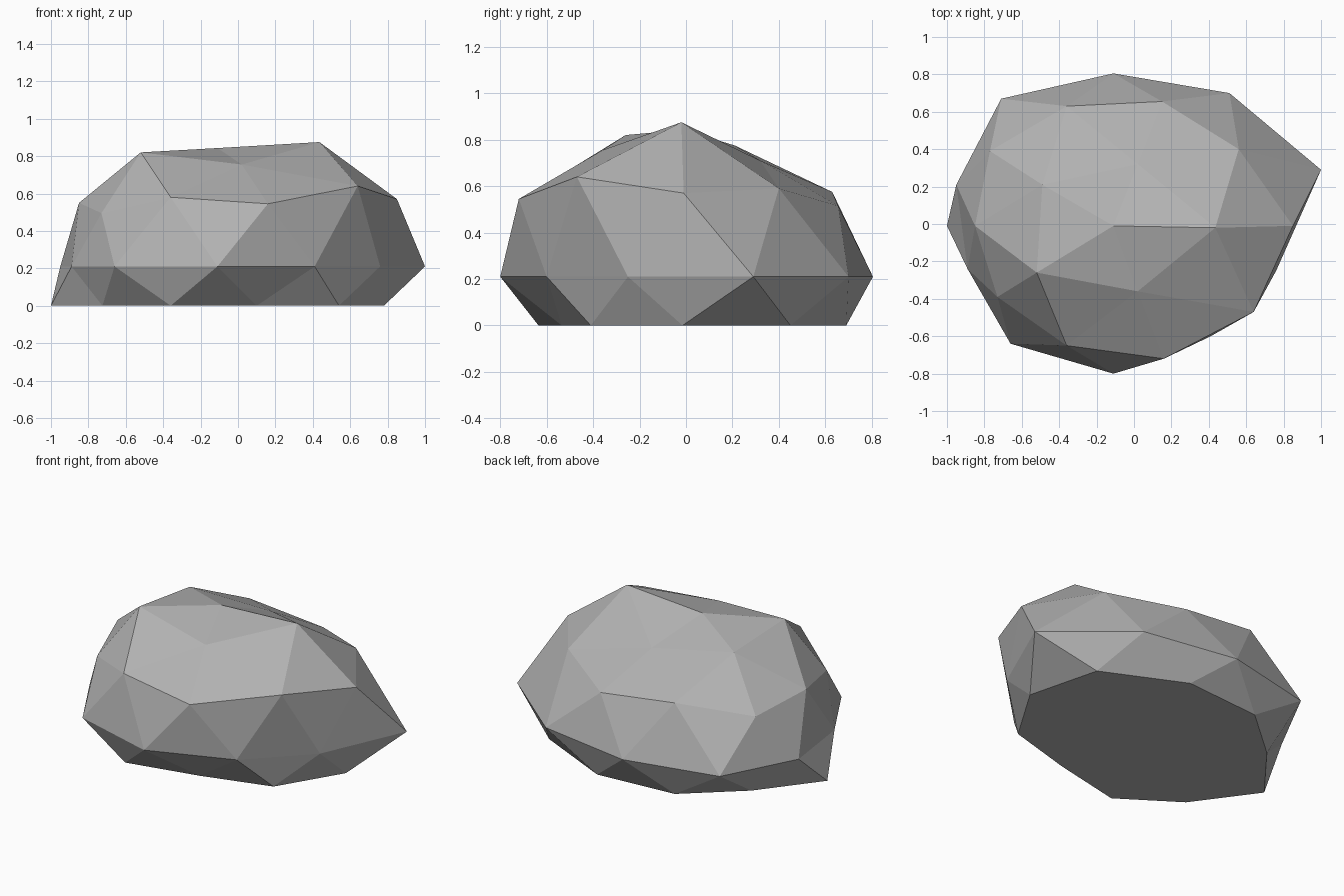
import bpy
import bmesh

cube = bpy.data.objects.get("Cube")
if cube:
    bpy.data.objects.remove(cube, do_unlink=True)

# Outlines of the rock, each running counterclockwise from the front
BASE_HEIGHT = 0.0
WAIST_HEIGHT = 0.21
base_outline = [(-.36, -.635), (.1, -.535), (.54, -.41), (.78, -.015), (.66, .45),
                (.15, .69), (-.375, .65), (-.715, .355), (-1, -.01), (-.725, -.39)]
waist_outline = [(-.11, -.8), (.41, -.6), (.76, -.25), (1, .29), (.51, .7),
                 (-.11, .805), (-.71, .67), (-.95, .21), (-.89, -.24), (-.66, -.64)]
shoulder_points = [(-.36, -.65, .58), (.16, -.72, .545), (.64, -.47, .64),
                   (.85, -.01, .57), (.56, .4, .59), (.15, .655, .515),
                   (-.36, .63, .575), (-.77, .39, .505), (-.85, -.01, .55),
                   (-.73, -.39, .495)]
crown_points = [(-.52, -.26, .82), (.02, -.36, .755), (.435, -.02, .875),
                (.02, .32, .71), (-.49, .21, .775)]
summit_point = (-.11, -.01, .843)


def add_ring(bm, points, height=None):
    """Add one ring of vertices, at a fixed height if one is given."""
    return [bm.verts.new(p if height is None else (p[0], p[1], height)) for p in points]


def facet_band(bm, ring, waist):
    """Join two staggered rings with alternating triangles."""
    count = len(ring)
    for i in range(count):
        j = (i + 1) % count
        bm.faces.new((ring[i], ring[j], waist[i]))
        bm.faces.new((waist[i], ring[j], waist[j]))


def facet_cap(bm, shoulder, crown, summit):
    """Close the top: every crown vertex spans two shoulder edges."""
    for k, here in enumerate(crown):
        after = crown[(k + 1) % len(crown)]
        left, middle, right = (shoulder[2 * k + step] for step in (-2, -1, 0))
        bm.faces.new((here, left, middle))
        bm.faces.new((here, middle, right))
        bm.faces.new((here, right, after))
        bm.faces.new((here, after, summit))


# Stone colour
stone = bpy.data.materials.new("stone_grey")
stone.use_nodes = True
colour = (0.45, 0.45, 0.45, 1.0)
stone.diffuse_color = colour
shader = next(n for n in stone.node_tree.nodes if n.type == "BSDF_PRINCIPLED")
shader.inputs["Base Color"].default_value = colour
shader.inputs["Roughness"].default_value = 0.9

# Rock body: flat underside, lower and upper bands, faceted top
bm = bmesh.new()
base = add_ring(bm, base_outline, BASE_HEIGHT)
waist = add_ring(bm, waist_outline, WAIST_HEIGHT)
shoulder = add_ring(bm, shoulder_points)
crown = add_ring(bm, crown_points)
summit = bm.verts.new(summit_point)

bm.faces.new(base)
facet_band(bm, base, waist)
facet_band(bm, shoulder, waist)
facet_cap(bm, shoulder, crown, summit)
bmesh.ops.recalc_face_normals(bm, faces=bm.faces[:])

mesh = bpy.data.meshes.new("rock")
bm.to_mesh(mesh)
bm.free()
mesh.materials.append(stone)
rock = bpy.data.objects.new("rock", mesh)
bpy.context.collection.objects.link(rock)
